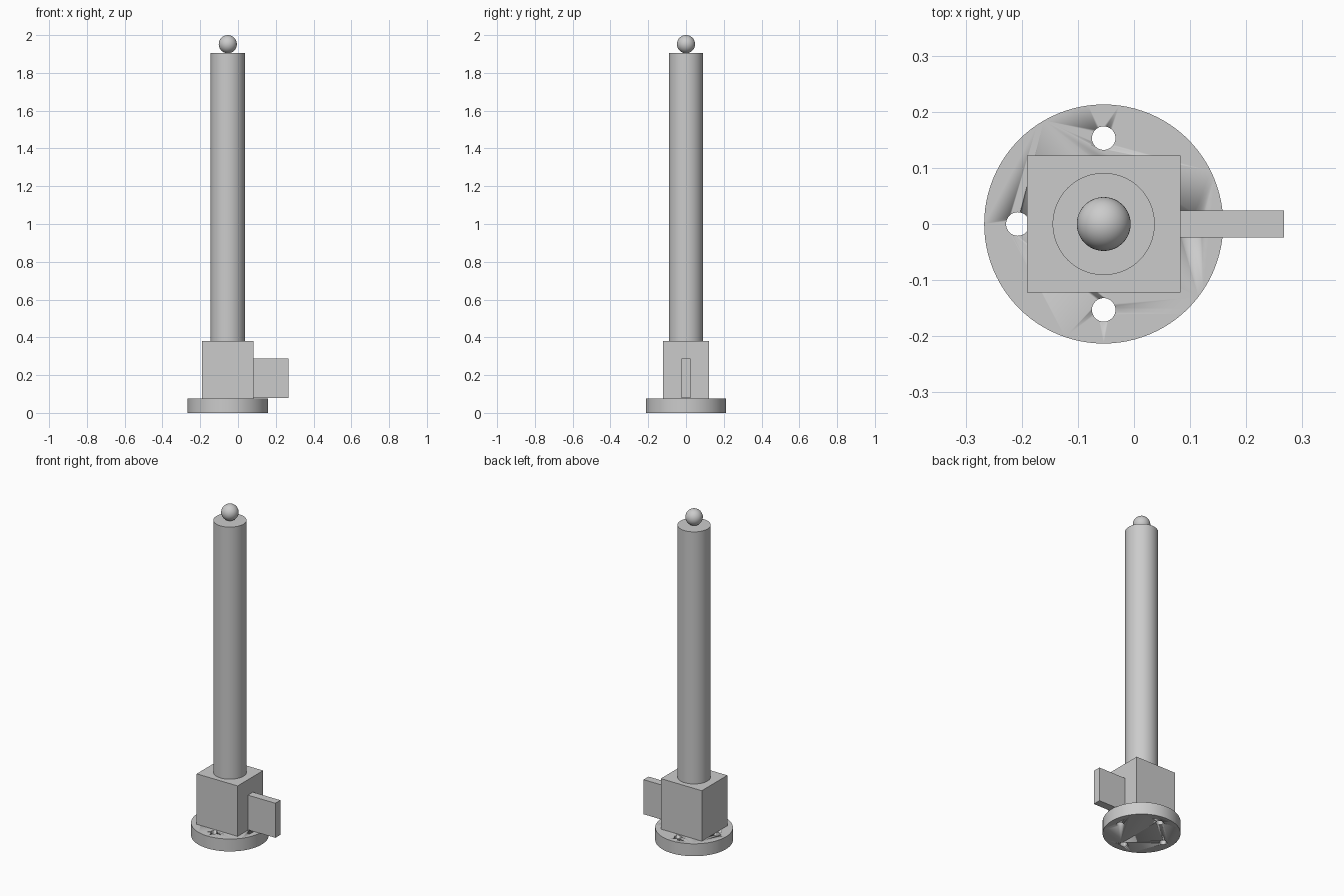
import bpy
import math

if "Cube" in bpy.data.objects:
    bpy.data.objects.remove(bpy.data.objects["Cube"], do_unlink=True)

AXIS_X = -0.054

grey = bpy.data.materials.new("plain grey")
grey.use_nodes = True
colour = (0.6, 0.6, 0.6, 1)
grey.diffuse_color = colour
grey.node_tree.nodes["Principled BSDF"].inputs["Base Color"].default_value = colour


def finish(name, smooth=False):
    obj = bpy.context.object
    obj.name = name
    obj.data.materials.append(grey)
    if smooth:
        bpy.ops.object.shade_smooth_by_angle(angle=math.radians(30))
    return obj


def box(name, x0, x1, half_y, z0, z1):
    bpy.ops.mesh.primitive_cube_add(size=1, location=((x0 + x1) / 2, 0, (z0 + z1) / 2))
    bpy.context.object.scale = (x1 - x0, 2 * half_y, z1 - z0)
    bpy.ops.object.transform_apply(location=False, rotation=False, scale=True)
    return finish(name)


def cylinder(name, radius, z0, z1, x=AXIS_X, y=0, sides=96):
    bpy.ops.mesh.primitive_cylinder_add(
        vertices=sides, radius=radius, depth=z1 - z0, location=(x, y, (z0 + z1) / 2))
    return finish(name, True)


# Round base flange with four bolt holes
flange = cylinder("base_flange", 0.213, 0, 0.075)
for i in range(4):
    a = i * math.pi / 2
    cutter = cylinder("bolt_hole_cutter", 0.021, -0.05, 0.15,
                      AXIS_X + 0.153 * math.cos(a), 0.153 * math.sin(a), 32)
    cutter.hide_render = True
    cut = flange.modifiers.new("bolt_hole", "BOOLEAN")
    cut.operation = "DIFFERENCE"
    cut.solver = "EXACT"
    cut.object = cutter
    bpy.context.view_layer.objects.active = flange
    bpy.ops.object.modifier_apply(modifier=cut.name)
    bpy.data.objects.remove(cutter, do_unlink=True)

# Housing block and side plate
box("housing_block", AXIS_X - 0.137, AXIS_X + 0.137, 0.122, 0.075, 0.38)
box("side_plate", AXIS_X + 0.137, 0.267, 0.024, 0.078, 0.287)

# Tall column with a ball on top
cylinder("column", 0.091, 0.38, 1.904)
bpy.ops.mesh.primitive_uv_sphere_add(
    segments=48, ring_count=24, radius=0.048, location=(AXIS_X, 0, 1.952))
finish("top_ball", True)
